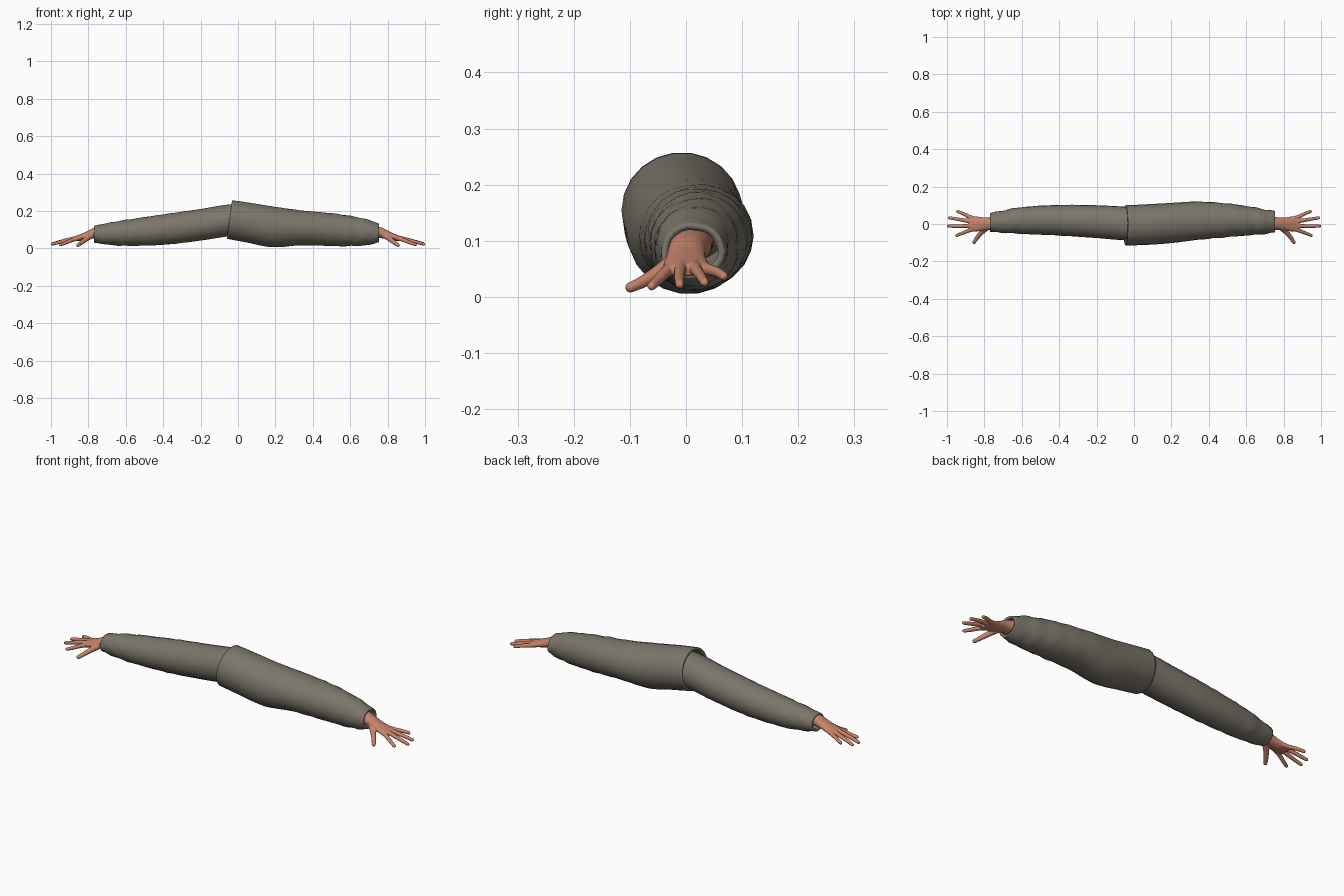
import bpy, bmesh, math
from mathutils import Vector

if "Cube" in bpy.data.objects:
    bpy.data.objects.remove(bpy.data.objects["Cube"])


def material(name, color):
    m = bpy.data.materials.new(name)
    m.use_nodes = True
    m.diffuse_color = color
    bsdf = m.node_tree.nodes["Principled BSDF"]
    bsdf.inputs["Base Color"].default_value = color
    bsdf.inputs["Roughness"].default_value = 0.8
    return m


cloth = material("grey brown cloth", (0.2, 0.18, 0.145, 1))
skin = material("warm skin", (0.56, 0.23, 0.15, 1))


def spline(rows, steps):
    """Smooth interpolation through rows of numbers."""
    rows = [Vector(r) for r in rows]
    out = []
    for i in range(len(rows) - 1):
        p, q = rows[i], rows[i + 1]
        tp = (q - rows[max(i - 1, 0)]) / 2
        tq = (rows[min(i + 2, len(rows) - 1)] - p) / 2
        for s in range(steps):
            t = s / steps
            out.append(p * (2*t**3 - 3*t*t + 1) + tp * (t**3 - 2*t*t + t)
                       + q * (3*t*t - 2*t**3) + tq * (t**3 - t*t))
    return out + [rows[-1]]


def loft(bm, loops, capped):
    rings = [[bm.verts.new(p) for p in loop] for loop in loops]
    n = len(rings[0])
    for a, b in zip(rings, rings[1:]):
        for i in range(n):
            j = (i + 1) % n
            bm.faces.new((a[i], a[j], b[j], b[i]))
    if capped:
        bm.faces.new(rings[0][::-1])
        bm.faces.new(rings[-1])


def finish(name, bm, mat):
    bmesh.ops.recalc_face_normals(bm, faces=bm.faces)
    mesh = bpy.data.meshes.new(name)
    bm.to_mesh(mesh)
    bm.free()
    mesh.materials.append(mat)
    obj = bpy.data.objects.new(name, mesh)
    bpy.context.collection.objects.link(obj)
    return obj


def smooth(obj, angle):
    bpy.ops.object.select_all(action="DESELECT")
    obj.select_set(True)
    bpy.context.view_layer.objects.active = obj
    bpy.ops.object.shade_smooth_by_angle(angle=math.radians(angle))


def sleeve(name, rows, side, lean):
    """Rows hold distance out, back and front limits, bottom and top limits."""
    loops = []
    sides = 22
    for x, y0, y1, z0, z1 in spline(rows, 6):
        fold = min(max((x - 0.15) / 0.5, 0), 1)
        loop = []
        for i in range(sides):
            a = math.tau * i / sides
            wave = math.sin(x * 70 + 2 * math.sin(2 * a)) * math.sin(3 * a + x * 11)
            r = 1 + 0.035 * fold * wave
            c, s = math.cos(a) * r, math.sin(a) * r
            shear = lean * s * max(0, 1 - abs(x) / 0.4)
            loop.append((side * x + shear, (y0 + y1) / 2 + c * (y1 - y0) / 2,
                         (z0 + z1) / 2 + s * (z1 - z0) / 2))
        loops.append(loop)
    bm = bmesh.new()
    loft(bm, loops, False)
    obj = finish(name, bm, cloth)
    wall = obj.modifiers.new("cloth thickness", "SOLIDIFY")
    wall.thickness = 0.012
    wall.offset = -1
    smooth(obj, 35)


# Sleeves: the left one is wider and swallows the end of the right one
sleeve("left_sleeve", [
    (-0.045, -0.115, 0.1, 0.05, 0.258), (0.06, -0.112, 0.105, 0.03, 0.243),
    (0.19, -0.103, 0.112, 0.005, 0.223), (0.34, -0.085, 0.12, 0.015, 0.203),
    (0.5, -0.07, 0.11, 0.012, 0.188), (0.62, -0.06, 0.093, 0.012, 0.17),
    (0.7, -0.053, 0.078, 0.018, 0.152), (0.755, -0.045, 0.068, 0.033, 0.13)], 1, 0.015)
sleeve("right_sleeve", [
    (-0.08, -0.085, 0.085, 0.075, 0.235), (0.05, -0.087, 0.093, 0.062, 0.236),
    (0.2, -0.075, 0.1, 0.04, 0.212), (0.4, -0.062, 0.102, 0.018, 0.182),
    (0.6, -0.053, 0.09, 0.013, 0.152), (0.7, -0.047, 0.072, 0.02, 0.135),
    (0.77, -0.042, 0.058, 0.03, 0.12)], -1, 0.01)


def digit(bm, path, r0, r1):
    """Tapered round finger with a rounded tip."""
    pts = spline(path, 5)
    loops = []
    for k, p in enumerate(pts):
        d = (pts[min(k + 1, len(pts) - 1)] - pts[max(k - 1, 0)]).normalized()
        u = d.cross(Vector((0, 0, 1))).normalized()
        v = u.cross(d)
        t = k / (len(pts) - 1)
        r = (r0 + (r1 - r0) * t) * (0.6 if k == len(pts) - 1 else 1)
        loops.append([p + (u * math.cos(math.tau * i / 10)
                           + v * math.sin(math.tau * i / 10)) * r for i in range(10)])
    loft(bm, loops, True)


# Forearm, palm and five digits, for either side
fingers = {
    "index": [(0.83, -0.018, 0.058), (0.88, -0.034, 0.046), (0.92, -0.05, 0.03), (0.955, -0.064, 0.017)],
    "middle": [(0.83, -0.004, 0.062), (0.89, -0.01, 0.05), (0.95, -0.012, 0.034), (1.0, -0.011, 0.02)],
    "ring": [(0.83, 0.01, 0.062), (0.89, 0.017, 0.05), (0.945, 0.026, 0.037), (0.995, 0.034, 0.024)],
    "little": [(0.83, 0.022, 0.06), (0.875, 0.037, 0.05), (0.915, 0.056, 0.044), (0.95, 0.07, 0.035)],
    "thumb": [(0.785, -0.018, 0.068), (0.815, -0.045, 0.047), (0.84, -0.075, 0.028), (0.86, -0.106, 0.014)],
}
arm = [(0.55, 0.01, 0.042, 0.105, 0.038), (0.7, 0.008, 0.038, 0.092, 0.034),
       (0.765, 0.002, 0.034, 0.083, 0.029), (0.81, 0, 0.036, 0.068, 0.022),
       (0.85, 0, 0.041, 0.056, 0.017), (0.885, 0, 0.038, 0.048, 0.011)]

for name, side in (("left", 1), ("right", -1)):
    bm = bmesh.new()
    loft(bm, [[(x, y + ry * math.cos(math.tau * i / 18), z + rz * math.sin(math.tau * i / 18))
               for i in range(18)] for x, y, ry, z, rz in spline(arm, 4)], True)
    for key, path in fingers.items():
        digit(bm, path, *((0.016, 0.009) if key == "thumb" else (0.0125, 0.008)))
    for v in bm.verts:
        v.co.x *= side
    obj = finish(name + "_hand", bm, skin)
    merge = obj.modifiers.new("merge", "REMESH")
    merge.mode = "VOXEL"
    merge.voxel_size = 0.003
    merge.use_smooth_shade = True
    soft = obj.modifiers.new("soften", "SMOOTH")
    soft.factor = 0.5
    soft.iterations = 4
